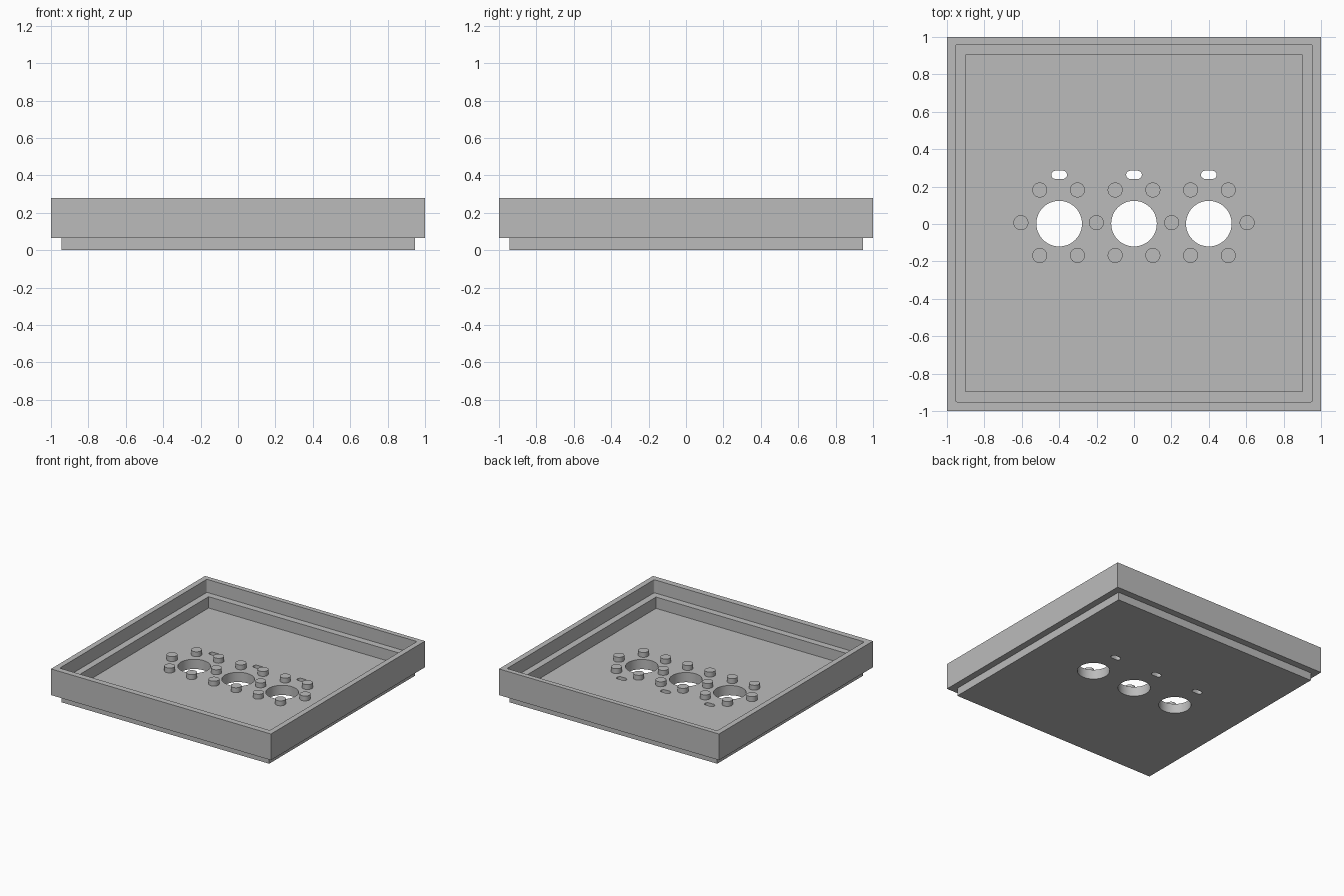
import bpy
import bmesh
import math

cube = bpy.data.objects.get("Cube")
if cube:
    bpy.data.objects.remove(cube, do_unlink=True)

# Single plain grey
grey = bpy.data.materials.new("plain_grey")
grey.use_nodes = True
colour = (0.5, 0.5, 0.5, 1)
grey.diffuse_color = colour
grey.node_tree.nodes["Principled BSDF"].inputs["Base Color"].default_value = colour

FLOOR = 0.08      # top of the tray floor
CAVITY = 0.955    # half width of the upper recess
STATIONS = (-0.4, 0, 0.4)


def finish(name, bm):
    bmesh.ops.recalc_face_normals(bm, faces=bm.faces)
    mesh = bpy.data.meshes.new(name)
    bm.to_mesh(mesh)
    bm.free()
    mesh.materials.append(grey)
    obj = bpy.data.objects.new(name, mesh)
    bpy.context.collection.objects.link(obj)
    return obj


def prism(name, outline, z0, z1):
    """Extrude a closed outline between two heights."""
    bm = bmesh.new()
    base = bm.faces.new([bm.verts.new((x, y, z0)) for x, y in outline])
    top = bmesh.ops.extrude_face_region(bm, geom=[base])["geom"]
    verts = [v for v in top if isinstance(v, bmesh.types.BMVert)]
    bmesh.ops.translate(bm, verts=verts, vec=(0, 0, z1 - z0))
    return finish(name, bm)


def stadium(cx, cy, half, r, n=24):
    """Circle outline, stretched sideways by half at each end."""
    right = [-math.pi / 2 + math.pi * i / n for i in range(n + (half > 0))]
    left = [math.pi / 2 + math.pi * i / n for i in range(n + (half > 0))]
    return ([(cx + half + r * math.cos(a), cy + r * math.sin(a)) for a in right] +
            [(cx - half + r * math.cos(a), cy + r * math.sin(a)) for a in left])


def smooth(obj):
    bpy.ops.object.select_all(action="DESELECT")
    obj.select_set(True)
    bpy.context.view_layer.objects.active = obj
    bpy.ops.object.shade_smooth_by_angle(angle=math.radians(35))


# Tray: square rings lofted from the foot, over the rim, down to the floor
profile = [(0.945, 0), (0.945, 0.065), (1, 0.065), (1, 0.28),
           (CAVITY, 0.28), (CAVITY, 0.173), (0.9, 0.173), (0.9, FLOOR)]
bm = bmesh.new()
rings = []
for r, z in profile:
    dy = 0.004 if z > 0.07 and r < 1 else 0
    rings.append([bm.verts.new((sx * r, sy * r + dy, z))
                  for sx, sy in ((-1, -1), (1, -1), (1, 1), (-1, 1))])
for a, b in zip(rings, rings[1:]):
    for i in range(4):
        j = (i + 1) % 4
        bm.faces.new((a[i], a[j], b[j], b[i]))
bm.faces.new(rings[0])
bm.faces.new(rings[-1])
# Slightly rounded corners in the upper recess
corners = [e for e in bm.edges
           if all(abs(abs(v.co.x) - CAVITY) < 0.001 for v in e.verts)
           and abs(e.verts[0].co.z - e.verts[1].co.z) > 0.05]
bmesh.ops.bevel(bm, geom=corners, offset=0.01, segments=3, profile=0.5,
                affect="EDGES")
tray = finish("tray", bm)

# Round openings and small slots through the floor
for x in STATIONS:
    for name, outline in (("hole_cutter", stadium(x, 0.002, 0, 0.122)),
                          ("slot_cutter", stadium(x, 0.263, 0.02, 0.022, 10))):
        cutter = prism(name, outline, -0.1, 0.15)
        cutter.hide_render = True
        mod = tray.modifiers.new(name, "BOOLEAN")
        mod.operation = "DIFFERENCE"
        mod.solver = "EXACT"
        mod.object = cutter
        bpy.context.view_layer.objects.active = tray
        bpy.ops.object.modifier_apply(modifier=name)
        bpy.data.objects.remove(cutter, do_unlink=True)
smooth(tray)

# Locating pins: hexagons around the openings, neighbours share a pin
spots = {(round(x + 0.203 * math.cos(k * math.pi / 3), 1),
          round(0.007 + 0.175 * math.sin(k * math.pi / 3) / math.sin(math.pi / 3), 3))
         for x in STATIONS for k in range(6)}
for x, y in sorted(spots):
    pin = prism("locating_pin", stadium(x * 1.008, y, 0, 0.04, 16),
                FLOOR - 0.005, FLOOR + 0.04)
    smooth(pin)
